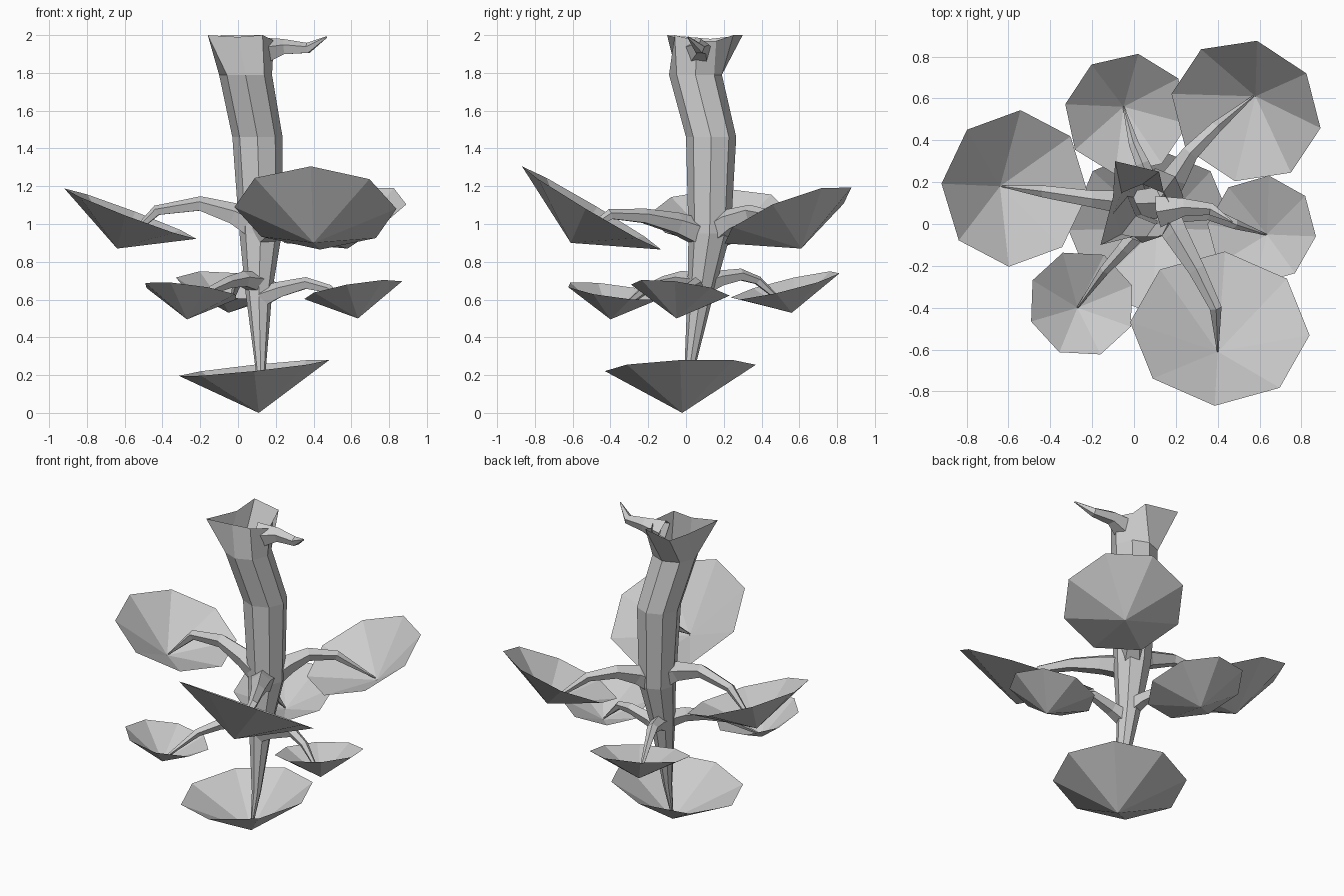
import bpy
from math import radians, cos, sin, tau
from mathutils import Vector

UP = Vector((0, 0, 1))


def make(name, verts, faces):
    mesh = bpy.data.meshes.new(name)
    mesh.from_pydata([tuple(v) for v in verts], [], faces)
    mesh.update()
    obj = bpy.data.objects.new(name, mesh)
    bpy.context.collection.objects.link(obj)
    return obj


def ring(center, axis, r, sides, turn=0.0):
    q = UP.rotation_difference(axis)
    return [Vector(center) + q @ Vector((r * cos(turn + tau * i / sides),
                                         r * sin(turn + tau * i / sides), 0))
            for i in range(sides)]


def loft(name, rings):
    n = len(rings[0])
    faces = [(k * n + i, k * n + (i + 1) % n, (k + 1) * n + (i + 1) % n, (k + 1) * n + i)
             for k in range(len(rings) - 1) for i in range(n)]
    return make(name, [v for r in rings for v in r], faces)


def limb(name, path, radii, sides=5):
    pts = [Vector(p) for p in path]
    rings = []
    for i, p in enumerate(pts):
        d = pts[min(i + 1, len(pts) - 1)] - pts[max(i - 1, 0)]
        # keep cross-sections aligned along the limb by using a sideways frame
        side = d.cross(UP).normalized()
        top = side.cross(d).normalized()
        rings.append([p + radii[i] * (cos(tau * k / sides) * top + sin(tau * k / sides) * side)
                      for k in range(sides)])
    return loft(name, rings)


def leaf(name, apex, center, r, turn):
    # open, shallow eight-sided cup
    a, c = Vector(apex), Vector(center)
    rim = ring(c, c - a, r, 8, radians(turn))
    make(name, rim + [a], [(i, (i + 1) % 8, 8) for i in range(8)])


# Trunk, narrow at the bottom and flaring into root points at the top
trunk = [((0.11, -0.02, 0.005), 0.005), ((0.12, 0.02, 0.24), 0.028),
         ((0.11, 0.08, 0.65), 0.072), ((0.12, 0.125, 0.95), 0.112),
         ((0.103, 0.133, 1.46), 0.133), ((0.04, 0.05, 1.79), 0.14)]
rings = [ring(c, UP, r, 8) for c, r in trunk]
rings.append([(0.19, 0.06, 1.97), (0.14, 0.16, 1.97), (0.12, 0.25, 2.0), (-0.09, 0.30, 2.0),
              (-0.10, 0.13, 1.98), (-0.16, -0.10, 2.0), (0.0, -0.06, 1.99), (0.13, -0.06, 2.0)])
loft("trunk", rings)

# Long root curling out at the top
limb("long_root", [(0.12, 0.06, 1.91), (0.24, 0.08, 1.935), (0.37, 0.07, 1.93), (0.47, 0.01, 1.99)],
     [0.08, 0.045, 0.03, 0.004])

# Leaf cups: apex, rim centre, radius, turn
leaf("upper_leaf_front", (0.40, -0.61, 0.90), (0.41, -0.50, 1.085), 0.43, -4)
leaf("upper_leaf_left", (-0.64, 0.18, 0.87), (-0.57, 0.17, 1.055), 0.375, -4)
leaf("upper_leaf_back", (0.58, 0.61, 0.87), (0.535, 0.54, 1.045), 0.37, -11)
leaf("lower_leaf_back", (-0.05, 0.56, 0.53), (-0.035, 0.525, 0.675), 0.30, -10)
leaf("lower_leaf_right", (0.635, -0.05, 0.50), (0.61, -0.03, 0.65), 0.265, -7)
leaf("lower_leaf_front", (-0.27, -0.40, 0.495), (-0.25, -0.38, 0.645), 0.26, 20)
leaf("base_leaf", (0.11, -0.02, 0.0), (0.085, -0.03, 0.238), 0.40, 0)

# Branches arching from the trunk down to each leaf apex
BIG = [0.08, 0.062, 0.042, 0.03, 0.004]
SMALL = [0.06, 0.045, 0.034, 0.025, 0.004]
limb("upper_branch_front", [(0.13, 0.08, 0.95), (0.2, -0.05, 1.0), (0.3, -0.22, 1.04),
                            (0.39, -0.40, 1.05), (0.40, -0.61, 0.91)], BIG)
limb("upper_branch_left", [(0.10, 0.10, 0.98), (-0.02, 0.10, 1.05), (-0.2, 0.12, 1.105),
                           (-0.43, 0.155, 1.07), (-0.63, 0.18, 0.88)], BIG)
limb("upper_branch_back", [(0.13, 0.13, 0.95), (0.2, 0.23, 1.02), (0.27, 0.34, 1.06),
                           (0.39, 0.46, 1.04), (0.57, 0.61, 0.88)], BIG)
limb("lower_branch_back", [(0.11, 0.08, 0.67), (0.08, 0.18, 0.71), (0.04, 0.29, 0.73),
                           (0.0, 0.38, 0.70), (-0.05, 0.56, 0.54)], SMALL)
limb("lower_branch_right", [(0.12, 0.06, 0.61), (0.22, 0.05, 0.65), (0.36, 0.05, 0.685),
                            (0.48, 0.0, 0.655), (0.63, -0.05, 0.51)], SMALL)
limb("lower_branch_front", [(0.10, 0.06, 0.69), (0.03, -0.03, 0.705), (-0.05, -0.12, 0.69),
                            (-0.14, -0.22, 0.65), (-0.27, -0.40, 0.505)], SMALL)
